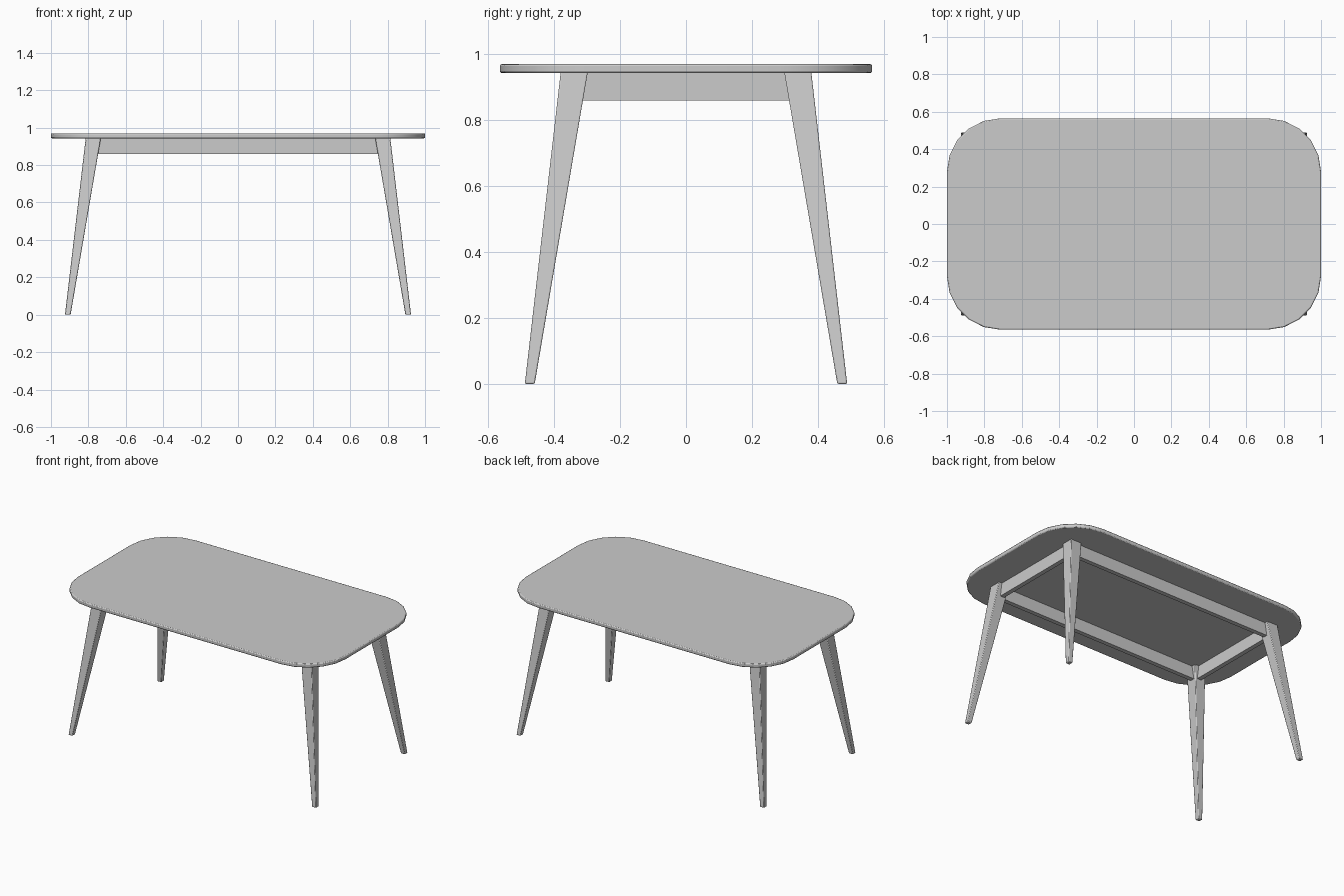
import bpy, bmesh
from math import radians, cos, sin

cube = bpy.data.objects.get("Cube")
if cube:
    bpy.data.objects.remove(cube)

grey = bpy.data.materials.new("light grey")
grey.use_nodes = True
grey.diffuse_color = (0.6, 0.6, 0.6, 1)
grey.node_tree.nodes["Principled BSDF"].inputs["Base Color"].default_value = grey.diffuse_color

TOP_Z, UNDER_Z, APRON_Z = 0.97, 0.943, 0.86


def loft(name, bottom, top, bevel=0, segments=2):
    """Solid between two matching rings of points, with softened edges."""
    bm = bmesh.new()
    a = [bm.verts.new(p) for p in bottom]
    b = [bm.verts.new(p) for p in top]
    n = len(a)
    bm.faces.new(a[::-1])
    bm.faces.new(b)
    for i in range(n):
        j = (i + 1) % n
        bm.faces.new((a[i], a[j], b[j], b[i]))
    bmesh.ops.recalc_face_normals(bm, faces=bm.faces)
    mesh = bpy.data.meshes.new(name)
    bm.to_mesh(mesh)
    bm.free()
    mesh.materials.append(grey)
    obj = bpy.data.objects.new(name, mesh)
    bpy.context.collection.objects.link(obj)
    if bevel:
        mod = obj.modifiers.new("soft edges", "BEVEL")
        mod.width, mod.segments = bevel, segments
        mod.limit_method = "ANGLE"
        mod.angle_limit = radians(40)
    bpy.ops.object.select_all(action="DESELECT")
    obj.select_set(True)
    bpy.context.view_layer.objects.active = obj
    bpy.ops.object.shade_smooth_by_angle(angle=radians(35))
    return obj


def rect(x0, x1, y0, y1, z):
    return [(x0, y0, z), (x1, y0, z), (x1, y1, z), (x0, y1, z)]


# Table top with rounded corners
R, HX, HY, STEPS = 0.285, 1.0, 0.565, 5
outline = []
for k, (sx, sy) in enumerate([(1, 1), (-1, 1), (-1, -1), (1, -1)]):
    for i in range(STEPS + 1):
        t = radians(90 * (k + i / STEPS))
        outline.append((sx * (HX - R) + R * cos(t), sy * (HY - R) + R * sin(t)))
loft("table_top", [(x, y, UNDER_Z) for x, y in outline],
     [(x, y, TOP_Z) for x, y in outline], 0.006)

# Four splayed, tapering legs
for sx, side in ((1, "left"), (-1, "right")):
    for sy, end in ((-1, "front"), (1, "back")):
        foot = rect(sx * 0.895, sx * 0.925, sy * 0.459, sy * 0.489, 0)
        head = rect(sx * 0.733, sx * 0.814, sy * 0.298, sy * 0.38, UNDER_Z + 0.004)
        loft(f"{end}_{side}_leg", foot, head, 0.004)

# Aprons between the legs
T = 0.015
for s, long_name, short_name in ((1, "back", "left"), (-1, "front", "right")):
    y, x = s * 0.343, s * 0.777
    loft(f"{long_name}_apron", rect(-0.765, 0.765, y - T, y + T, APRON_Z),
         rect(-0.755, 0.755, y - T, y + T, UNDER_Z + 0.002))
    loft(f"{short_name}_apron", rect(x - T, x + T, -0.33, 0.33, APRON_Z),
         rect(x - T, x + T, -0.32, 0.32, UNDER_Z + 0.002))
